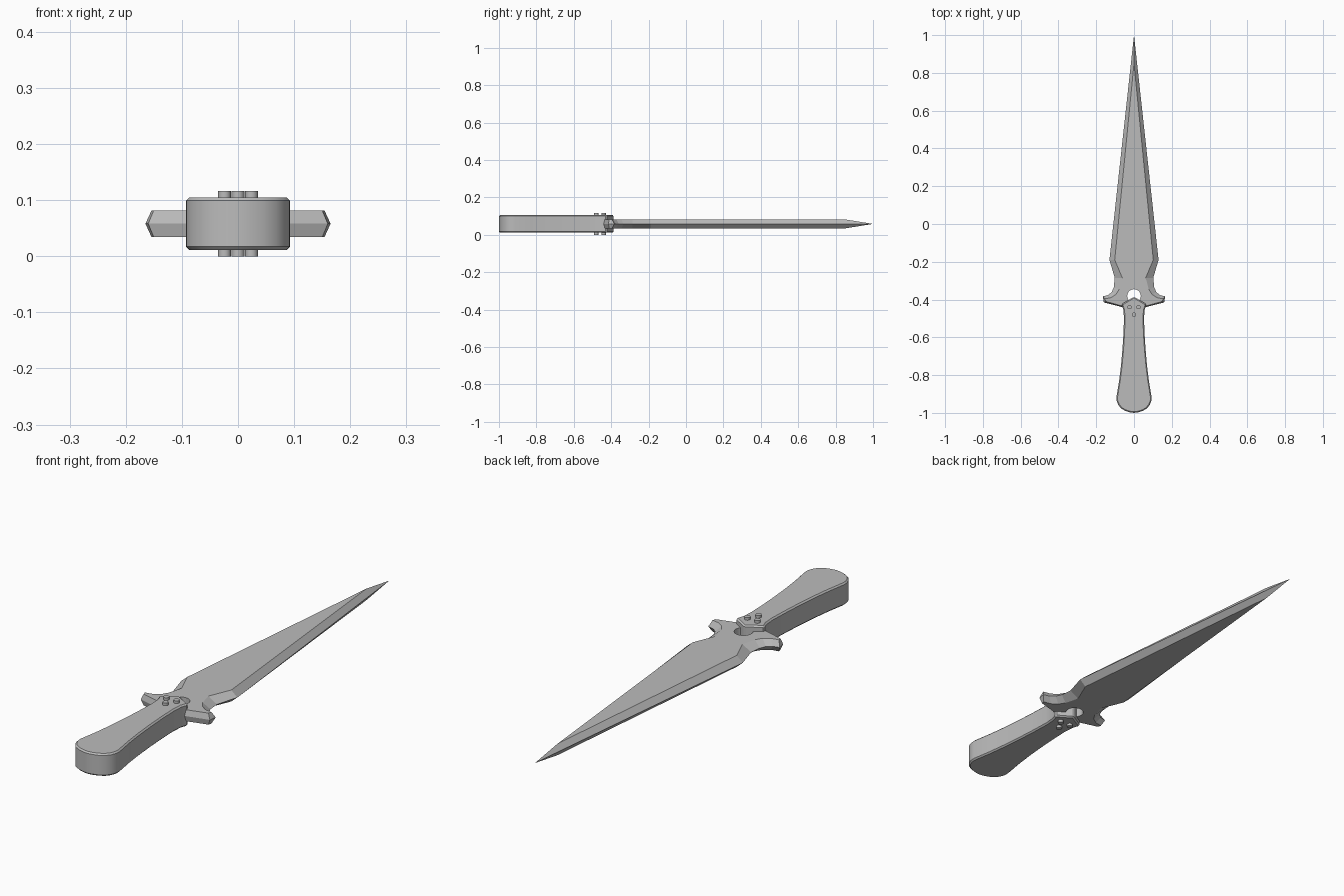
import bpy, bmesh, math

cube = bpy.data.objects.get("Cube")
if cube:
    bpy.data.objects.remove(cube)

MID = 0.058  # height of the central plane

steel = bpy.data.materials.new("plain grey")
steel.use_nodes = True
grey = (0.5, 0.5, 0.5, 1)
steel.diffuse_color = grey
steel.node_tree.nodes["Principled BSDF"].inputs["Base Color"].default_value = grey


def mirrored(half):
    """Close a right-hand outline whose first and last points lie on x = 0."""
    return half + [(-x, y) for x, y in half[-2:0:-1]]


def loft(name, layers):
    """Skin a stack of (outline, z) layers and cap both ends."""
    bm = bmesh.new()
    rings = [[bm.verts.new((x, y, z)) for x, y in pts] for pts, z in layers]
    for low, high in zip(rings, rings[1:]):
        n = len(low)
        for i in range(n):
            j = (i + 1) % n
            bm.faces.new((low[i], low[j], high[j], high[i]))
    bm.faces.new(rings[0][::-1])
    bm.faces.new(rings[-1])
    bmesh.ops.recalc_face_normals(bm, faces=bm.faces)
    mesh = bpy.data.meshes.new(name)
    bm.to_mesh(mesh)
    bm.free()
    mesh.materials.append(steel)
    ob = bpy.data.objects.new(name, mesh)
    bpy.context.collection.objects.link(ob)
    return ob


def circle(x, y, r, n):
    return [(x + r * math.cos(i * math.tau / n), y + r * math.sin(i * math.tau / n))
            for i in range(n)]


def activate(ob):
    bpy.ops.object.select_all(action='DESELECT')
    ob.select_set(True)
    bpy.context.view_layer.objects.active = ob


# Blade, guard and tang: flat faces inside, cutting edge on the central plane
edge = mirrored([(0, 1), (.13, -.19), (.102, -.285), (.107, -.335), (.118, -.36),
                 (.136, -.376), (.165, -.383), (.16, -.415), (.055, -.442),
                 (.035, -.5), (0, -.5)])
flat = mirrored([(0, .85), (.102, -.19), (.062, -.285), (.078, -.345), (.095, -.372),
                 (.122, -.39), (.154, -.396), (.15, -.41), (.055, -.436),
                 (.035, -.495), (0, -.495)])
blade = loft("blade", [(flat, MID - .024), (edge, MID), (flat, MID + .024)])

# Round hole in front of the grip
cutter = loft("hole_cutter", [(circle(0, -.381, .036, 24), -.1), (circle(0, -.381, .036, 24), .2)])
cutter.hide_render = True
cut = blade.modifiers.new("hole", 'BOOLEAN')
cut.operation = 'DIFFERENCE'
cut.solver = 'EXACT'
cut.object = cutter
activate(blade)
bpy.ops.object.modifier_apply(modifier="hole")
bpy.data.objects.remove(cutter)

# Grip: pointed front, waisted sides, rounded butt
grip = mirrored([(0, -.385), (.066, -.425), (.056, -.455), (.053, -.5), (.056, -.58),
                 (.061, -.66), (.069, -.75), (.079, -.83), (.093, -.915), (.092, -.935),
                 (.084, -.957), (.068, -.977), (.045, -.99), (.022, -.997), (0, -1)])
handle = loft("handle", [(grip, MID - .047), (grip, MID + .047)])
bevel = handle.modifiers.new("rim", 'BEVEL')
bevel.width = .006
bevel.segments = 1
bevel.limit_method = 'ANGLE'
bevel.angle_limit = math.radians(60)
activate(handle)
bpy.ops.object.modifier_apply(modifier="rim")
bpy.ops.object.shade_smooth_by_angle(angle=math.radians(30))

# Three rivets through the front of the grip
for name, x, y in (("right_rivet", -.024, -.44), ("left_rivet", .024, -.44),
                   ("rear_rivet", 0, -.48)):
    ring = circle(x, y, .0115, 16)
    rivet = loft(name, [(ring, 0), (ring, 2 * MID)])
    activate(rivet)
    bpy.ops.object.shade_smooth_by_angle(angle=math.radians(30))
